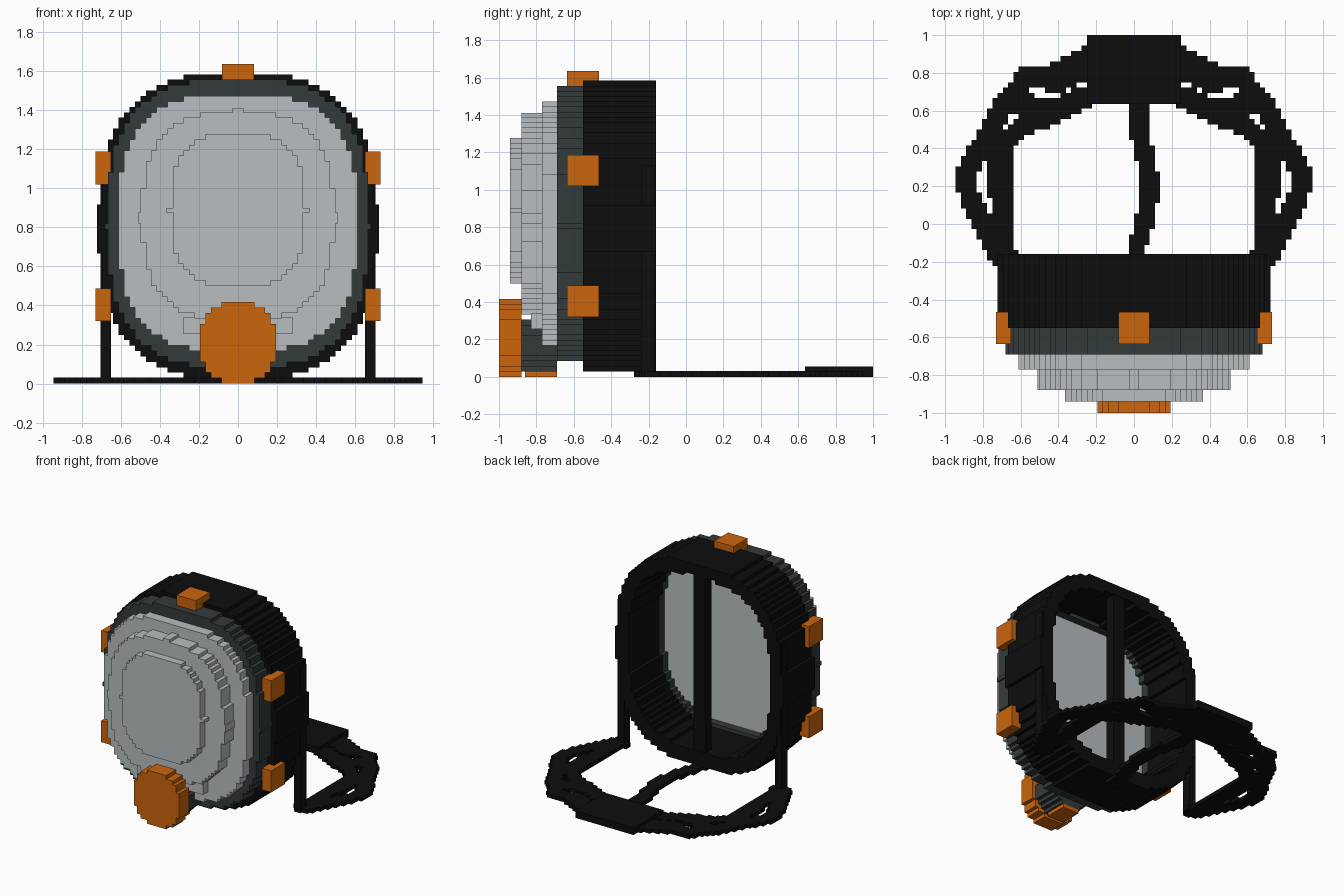
import bpy, bmesh
from mathutils import Vector

CELL = 2 / 72

old = bpy.data.objects.get("Cube")
if old:
    bpy.data.objects.remove(old, do_unlink=True)


def material(name, rgb):
    m = bpy.data.materials.new(name)
    m.use_nodes = True
    m.diffuse_color = (*rgb, 1)
    bsdf = next(n for n in m.node_tree.nodes if n.type == 'BSDF_PRINCIPLED')
    bsdf.inputs["Base Color"].default_value = (*rgb, 1)
    return m


BLACK = material("black rubber", (0.004, 0.004, 0.004))
DARK = material("dark grey frame", (0.034, 0.042, 0.042))
LIGHT = material("pale grey visor", (0.48, 0.515, 0.533))
ORANGE = material("orange fittings", (0.6, 0.13, 0.004))


def finish(bm, name, mat):
    bmesh.ops.recalc_face_normals(bm, faces=bm.faces[:])
    mesh = bpy.data.meshes.new(name)
    bm.to_mesh(mesh)
    bm.free()
    mesh.materials.append(mat)
    obj = bpy.data.objects.new(name, mesh)
    bpy.context.collection.objects.link(obj)
    return obj


def box(name, mat, x, y, z):
    bm = bmesh.new()
    bmesh.ops.create_cube(bm, size=1)
    for v in bm.verts:
        v.co = [lo + (c + 0.5) * (hi - lo) for c, (lo, hi) in zip(v.co, (x, y, z))]
    return finish(bm, name, mat)


def stepped_prism(name, mat, inside, lo, hi, upright=True):
    """Stepped slab: every grid cell whose centre passes the test, extruded from lo to hi."""
    def place(u, v, d):
        return (u, d, v) if upright else (u, v, d)

    bm = bmesh.new()
    verts = {}

    def corner(i, j):
        if (i, j) not in verts:
            verts[i, j] = bm.verts.new(place(i * CELL, j * CELL, lo))
        return verts[i, j]

    for i in range(-40, 40):
        for j in range(-40, 64):
            if inside((i + 0.5) * CELL, (j + 0.5) * CELL):
                bm.faces.new([corner(i, j), corner(i + 1, j), corner(i + 1, j + 1), corner(i, j + 1)])
    ext = bmesh.ops.extrude_face_region(bm, geom=bm.faces[:], use_keep_orig=True)
    moved = [g for g in ext["geom"] if isinstance(g, bmesh.types.BMVert)]
    bmesh.ops.translate(bm, verts=moved, vec=place(0, 0, hi - lo))
    bmesh.ops.recalc_face_normals(bm, faces=bm.faces[:])
    bmesh.ops.dissolve_limit(bm, angle_limit=0.01, verts=bm.verts[:], edges=bm.edges[:])
    return finish(bm, name, mat)


def oval(half, bottom, top, power=2.75):
    """Rounded-square test between two heights."""
    mid, tall = (bottom + top) / 2, (top - bottom) / 2
    return lambda x, z: abs(x / half) ** power + abs((z - mid) / tall) ** power <= 1


def ring(outer, inner):
    return lambda x, z: outer(x, z) and not inner(x, z)


def near_path(points, width):
    """Band test around a polyline."""
    pts = [Vector(p) for p in points]

    def test(x, y):
        p = Vector((x, y))
        for a, b in zip(pts, pts[1:]):
            t = max(0, min(1, (p - a).dot(b - a) / (b - a).length_squared))
            if (p - a.lerp(b, t)).length <= width / 2:
                return True
        return False
    return test


# Face shell, frame and layered visor
visor_edge = oval(0.61, 0.16, 1.48, 2.9)
stepped_prism("rubber_shell", BLACK, ring(oval(0.71, 0.02, 1.59), oval(0.61, 0.13, 1.49)), -0.55, -0.16)
stepped_prism("visor_frame", DARK, ring(oval(0.665, 0.08, 1.56, 2.85), visor_edge), -0.69, -0.55)
stepped_prism("visor_outer_layer", LIGHT, visor_edge, -0.77, -0.61)
stepped_prism("visor_middle_layer", LIGHT, oval(0.49, 0.32, 1.39), -0.88, -0.77)
stepped_prism("visor_inner_layer", LIGHT, oval(0.345, 0.5, 1.28, 2.9), -0.94, -0.88)

# Small nubs at the layer edges
box("middle_layer_top_nub", LIGHT, (-CELL, CELL), (-0.88, -0.77), (1.36, 1.41))
box("middle_layer_side_nubs", LIGHT, (-0.51, 0.51), (-0.88, -0.77), (0.82, 0.875))
box("inner_layer_side_nubs", LIGHT, (-0.365, 0.365), (-0.94, -0.88), (0.875, 0.9))
for side, sign in (("left", 1), ("right", -1)):
    box(side + "_frame_nub", DARK, (sign * 0.64, sign * 0.68), (-0.69, -0.55), (0.79, 0.82))

# Chin valve
box("valve_bracket", LIGHT, (-0.28, 0.28), (-0.83, -0.77), (0.255, 0.34))
stepped_prism("valve_body", DARK, oval(0.17, 0.025, 0.31, 2), -0.88, -0.69)
stepped_prism("valve_cap", ORANGE, oval(0.205, 0, 0.425, 2.1), -1.0, -0.88)
box("valve_foot", ORANGE, (-0.07, 0.07), (-0.86, -0.69), (0, 0.03))
box("valve_foot_step", ORANGE, (-0.055, 0.055), (-0.83, -0.72), (0.03, 0.055))

# Buckles
box("top_buckle", ORANGE, (-0.083, 0.083), (-0.635, -0.465), (1.55, 1.635))
for side, s in (("left", 1), ("right", -1)):
    for level, z in (("upper", 1.02), ("lower", 0.32)):
        box(f"{side}_{level}_buckle", ORANGE, (s * 0.65, s * 0.73), (-0.635, -0.465), (z, z + 0.167))

# Upright strap bars at the back
box("centre_strap_bar", BLACK, (-0.05, 0.05), (-0.24, -0.165), (0.03, 1.55))
for side, s in (("left", 1), ("right", -1)):
    box(side + "_strap_bar", BLACK, (s * 0.65, s * 0.705), (-0.24, -0.165), (0, 1.13))

# Head harness lying on the floor
bands = [
    near_path([(0.22, 0.87), (0.42, 0.77)], 0.16),
    near_path([(0.38, 0.78), (0.57, 0.775), (0.7, 0.61), (0.8, 0.43), (0.9, 0.23),
               (0.82, 0.03), (0.75, -0.09), (0.71, -0.18)], 0.11),
    near_path([(0.25, 0.68), (0.45, 0.58), (0.6, 0.51), (0.71, 0.4), (0.71, 0.2),
               (0.7, 0), (0.68, -0.17)], 0.115),
    near_path([(0.45, 0.6), (0.64, 0.65)], 0.11),
]
stepped_prism("side_straps", BLACK, lambda x, y: y > -0.22 and any(b(abs(x), y) for b in bands),
              0, 0.03, upright=False)
centre = near_path([(0, -0.22), (0.02, -0.1), (0.06, 0.02), (0.085, 0.2), (0.06, 0.37),
                    (0.025, 0.5), (0.02, 0.66)], 0.1)
stepped_prism("centre_strap", BLACK, centre, 0, 0.03, upright=False)
box("head_pad", BLACK, (-0.25, 0.25), (0.635, 1.0), (0, 0.055))
